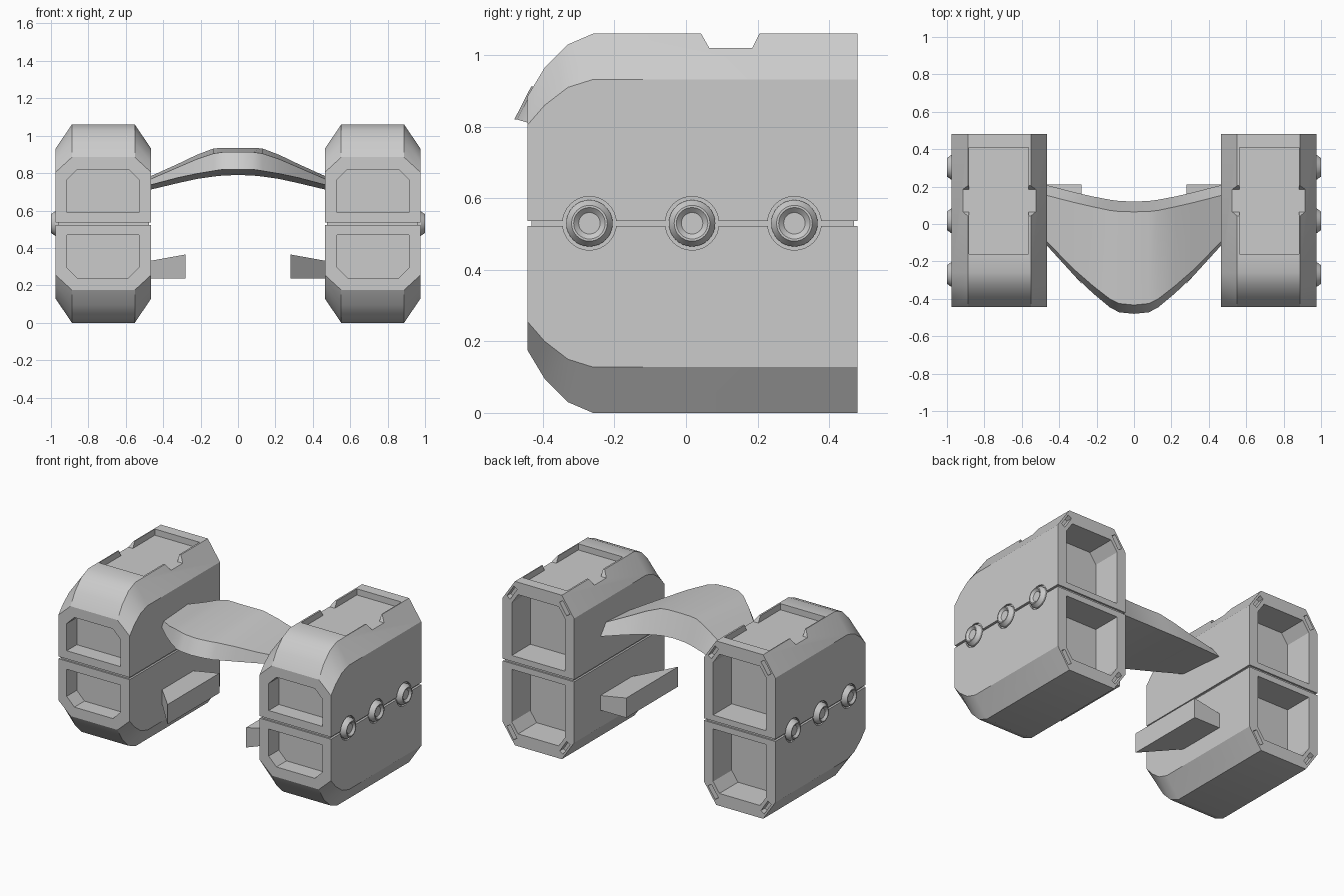
import bpy, bmesh, math
from mathutils import Vector

if "Cube" in bpy.data.objects:
    bpy.data.objects.remove(bpy.data.objects["Cube"])

MID, CX = 0.53, 0.72   # seam height, pod centre


def loft(name, rings):
    """Closed skin over equal-length rings of points, capped at both ends."""
    bm = bmesh.new()
    vs = [[bm.verts.new(p) for p in r] for r in rings]
    n = len(rings[0])
    for a, b in zip(vs, vs[1:]):
        for i in range(n):
            j = (i + 1) % n
            bm.faces.new((a[i], a[j], b[j], b[i]))
    bm.faces.new(vs[0])
    bm.faces.new(vs[-1])
    bmesh.ops.recalc_face_normals(bm, faces=bm.faces)
    me = bpy.data.meshes.new(name)
    bm.to_mesh(me)
    bm.free()
    ob = bpy.data.objects.new(name, me)
    bpy.context.collection.objects.link(ob)
    return ob


def prism(name, pts, axis, a, b):
    put = {'x': lambda p, t: (t, p[0], p[1]), 'y': lambda p, t: (p[0], t, p[1])}[axis]
    return loft(name, [[put(p, t) for p in pts] for t in (a, b)])


def rect(x0, x1, z0, z1):
    return [(x0, z0), (x1, z0), (x1, z1), (x0, z1)]


def circle(r, cy, cz, n=32):
    return [(cy + r * math.cos(2 * math.pi * i / n), cz + r * math.sin(2 * math.pi * i / n)) for i in range(n)]


def bake(ob):
    me = bpy.data.meshes.new_from_object(ob.evaluated_get(bpy.context.evaluated_depsgraph_get()))
    ob.modifiers.clear()
    ob.data = me


def smooth(ob, angle=25):
    bpy.ops.object.select_all(action='DESELECT')
    ob.select_set(True)
    bpy.context.view_layer.objects.active = ob
    bpy.ops.object.shade_smooth_by_angle(angle=math.radians(angle))


def mirror(ob):
    ob.modifiers.new("mirror", 'MIRROR').use_mirror_merge = False


# Pod body: octagonal section, rounded towards the front
def section(y, top, side):
    half = [(0.255, side), (0.168, top), (-0.168, top), (-0.255, side)]
    pts = half + [(x, -z) for x, z in reversed(half)]
    return [(CX + x, y, MID + z) for x, z in pts]


pod = loft("pod_body", [section(*s) for s in (
    (-0.443, 0.355, 0.275), (-0.395, 0.435, 0.33), (-0.33, 0.50, 0.38),
    (-0.26, 0.53, 0.402), (0.48, 0.53, 0.402))])

# Cutters: seam, bolt seats, top recess with side notches
bolt_ys = (-0.27, 0.017, 0.303)
cutters = [prism("cut_seam", rect(0.3, 1.2, MID - 0.007, MID + 0.007), 'y', -0.7, 0.7)]
cutters += [prism("cut_seat", circle(0.075, y, MID), 'x', 0.962, 1.1) for y in bolt_ys]
cutters.append(prism("cut_top", rect(0.563, 0.882, 1.02, 1.2), 'y', -0.16, 0.41))
cutters.append(prism("cut_notch", [(0.065, 1.02), (0.185, 1.02), (0.225, 1.10), (0.02, 1.10)], 'x', 0.3, 1.2))

# Cutters: front and back pockets and corner slots, repeated above and below the seam
front = [(-0.19, 0.06), (0.195, 0.06), (0.195, 0.235), (0.14, 0.29), (-0.135, 0.29), (-0.19, 0.235)]
back = [(-0.19, 0.045), (0.19, 0.045), (0.19, 0.385), (0.145, 0.45), (-0.145, 0.45), (-0.19, 0.385)]
for s in (1, -1):
    for pts, a, b in ((front, -0.7, -0.34), (back, 0.29, 0.7)):
        cutters.append(prism("cut_pocket", [(CX + x, MID + s * z) for x, z in pts], 'y', a, b))
    for t in (1, -1):
        d, n = Vector((0.55, -0.84)), Vector((0.84, 0.55))
        c = Vector((0.2115, 0.466)) - n * 0.027
        q = [c + d * 0.045 * i + n * 0.014 * j for i, j in ((-1, -1), (1, -1), (1, 1), (-1, 1))]
        cutters.append(prism("cut_slot", [(CX + t * p.x, MID + s * p.y) for p in q], 'y', 0.44, 0.7))

for c in cutters:
    c.hide_render = True
    m = pod.modifiers.new("cut", 'BOOLEAN')
    m.operation, m.solver, m.object = 'DIFFERENCE', 'EXACT', c
mirror(pod)
bake(pod)
for c in cutters:
    bpy.data.objects.remove(c)
smooth(pod, 28)

# Core closing the seam groove
core = prism("seam_core", rect(0.477, 0.961, MID - 0.02, MID + 0.02), 'y', -0.432, 0.469)
mirror(core)

# Bolts on the outer sides
profile = ((0.065, 0.955), (0.065, 0.978), (0.05, 1.0), (0.044, 1.0), (0.03, 0.987), (0.028, 0.987))
for y in bolt_ys:
    bolt = loft("bolt", [[(x, *p) for p in circle(r, y, MID)] for r, x in profile])
    mirror(bolt)
    smooth(bolt)

# Lower brackets with an oblique front end and sloping top
plan = [(0.475, 0.21, 0.33), (0.28, 0.21, 0.365), (0.28, -0.32, 0.365), (0.475, -0.10, 0.33)]
bracket = loft("lower_bracket", [[(x, y, 0.237) for x, y, z in plan], plan])
mirror(bracket)

# Arched bridge: x, front y, front z, lip depth, lip top z, back top y, top z, rear y, bottom z
stations = [
    (0.00, -0.48, 0.82, 0.047, 0.912, 0.065, 0.935, 0.12, 0.79),
    (0.08, -0.472, 0.82, 0.047, 0.912, 0.067, 0.935, 0.123, 0.787),
    (0.13, -0.445, 0.812, 0.045, 0.905, 0.073, 0.932, 0.13, 0.782),
    (0.22, -0.37, 0.797, 0.04, 0.875, 0.092, 0.898, 0.147, 0.769),
    (0.32, -0.275, 0.776, 0.032, 0.832, 0.115, 0.85, 0.17, 0.747),
    (0.475, -0.105, 0.735, 0.02, 0.765, 0.155, 0.78, 0.21, 0.71)]


def rib(s, sign):
    x, yf, zf, lip, zl, yt, zt, yr, zb = s
    return [(sign * x, *p) for p in ((yf, zf), (yf + lip, zl), (yt, zt), (yr, zb))]


bridge = loft("arched_bridge", [rib(s, -1) for s in reversed(stations[1:])] + [rib(s, 1) for s in stations])
smooth(bridge)
